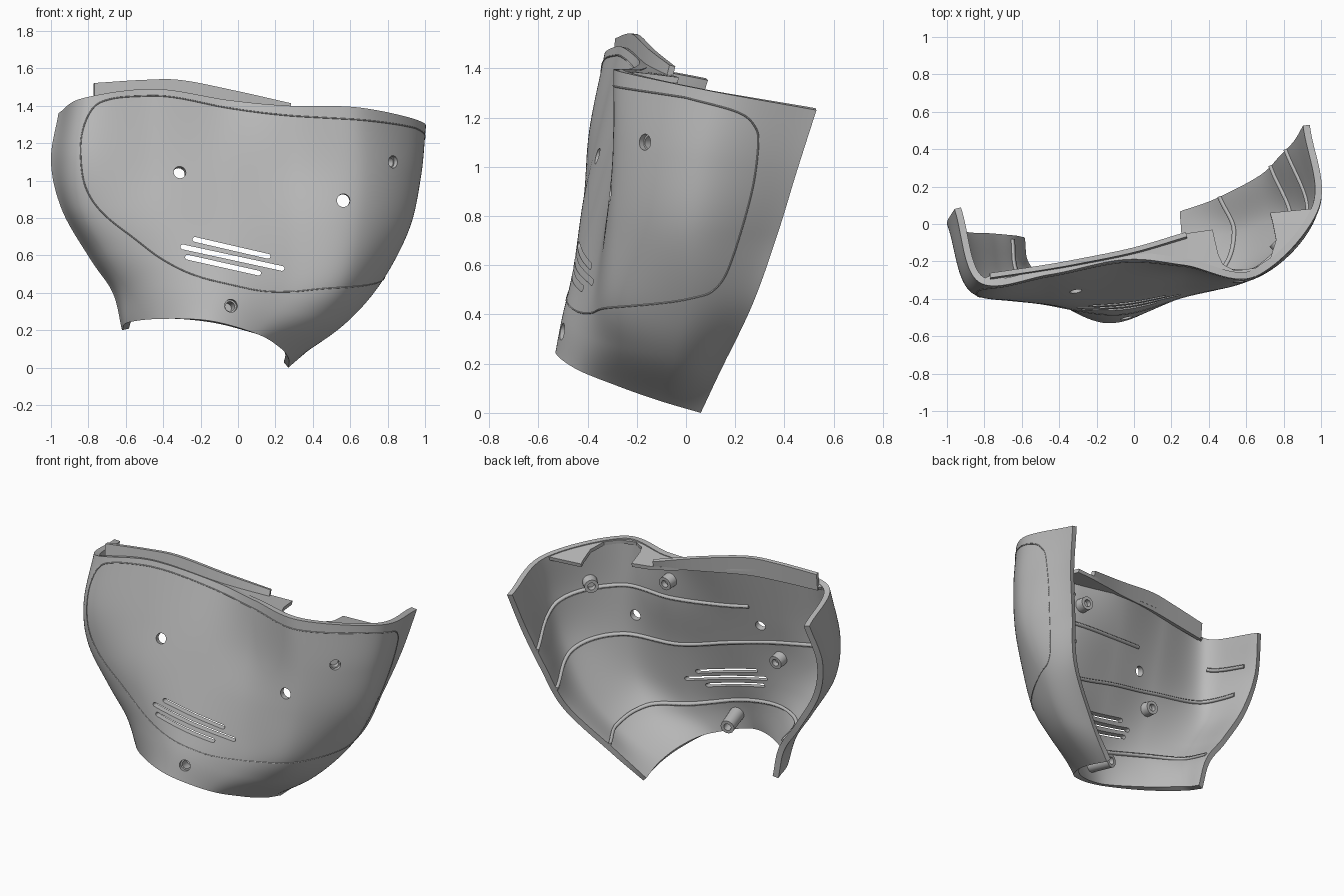
import bpy, bmesh, math
from mathutils import Vector, Matrix

cube = bpy.data.objects.get("Cube")
if cube:
    bpy.data.objects.remove(cube, do_unlink=True)

GREY = bpy.data.materials.new("plastic grey")
GREY.use_nodes = True
GREY.diffuse_color = (0.5, 0.5, 0.5, 1)
GREY.node_tree.nodes["Principled BSDF"].inputs["Base Color"].default_value = GREY.diffuse_color
WALL = 0.037

# Section curves from the neck rim up to the top edge, in hundredths,
# each running from the rear edge at -x round the front to the rear edge at +x
SECTIONS = [
    [(-62, -8, 20), (-59, -23, 24), (-42, -41, 26), (-15, -53, 25), (10, -45, 18), (22, -28, 11), (27, -11, 5), (27, 6, 0)],
    [(-67, -7, 40), (-62, -28, 42), (-42, -43, 44), (-10, -50, 40), (19, -42, 32), (45, -28, 27), (55, -5, 22), (46, 14, 17)],
    [(-79, -6, 58), (-72, -33, 62), (-42, -44, 62), (-8, -45, 57), (26, -38, 50), (58, -30, 46), (75, 0, 44), (71, 27, 44)],
    [(-94, -5, 84), (-84, -36, 86), (-45, -42, 85), (-8, -38, 82), (26, -33, 78), (65, -29, 76), (91, 1, 74), (81, 37, 72)],
    [(-100, 0, 110), (-86, -37, 112), (-45, -36, 112), (-8, -30, 110), (26, -26, 108), (67, -28, 106), (97, 4, 103), (89, 45, 98)],
    [(-96, 8, 136), (-83, -31, 144), (-45, -27, 149), (-5, -19, 143), (27, -22, 140), (65, -28, 139), (99, 9, 131), (94, 53, 123)],
]
SECTIONS = [[Vector(p) / 100 for p in row] for row in SECTIONS]
U_END, V_END = len(SECTIONS[0]) - 1, len(SECTIONS) - 1


def spline(points, t):
    """Smooth curve through the points; t counts the points."""
    i = max(0, min(int(t), len(points) - 2))
    f = t - i
    b, c = points[i], points[i + 1]
    a = points[i - 1] if i else b * 2 - c
    d = points[i + 2] if i + 2 < len(points) else c * 2 - b
    return b + ((c - a) + (a * 2 - b * 5 + c * 4 - d + (b * 3 - a - c * 3 + d) * f) * f) * f / 2


def smooth_path(points, steps):
    points = [Vector(p) for p in points]
    return [spline(points, i / steps) for i in range((len(points) - 1) * steps + 1)]


def surface(u, v):
    return spline([spline(row, u) for row in SECTIONS], v)


def normal(u, v):
    e = 0.02
    du = surface(u + e, v) - surface(u - e, v)
    dv = surface(u, v + e) - surface(u, v - e)
    return du.cross(dv).normalized()


def finish(obj):
    obj.data.materials.clear()
    obj.data.materials.append(GREY)
    bpy.ops.object.select_all(action="DESELECT")
    obj.select_set(True)
    bpy.context.view_layer.objects.active = obj
    if obj.type == "MESH":
        bpy.ops.object.shade_smooth_by_angle(angle=math.radians(35))


def add_object(name, data):
    obj = bpy.data.objects.new(name, data)
    bpy.context.collection.objects.link(obj)
    return obj


def mesh_object(name, bm):
    data = bpy.data.meshes.new(name)
    bm.to_mesh(data)
    bm.free()
    return add_object(name, data)


def grid_mesh(rows):
    bm = bmesh.new()
    verts = [[bm.verts.new(p) for p in row] for row in rows]
    for lo, hi in zip(verts, verts[1:]):
        for i in range(len(lo) - 1):
            bm.faces.new((lo[i], lo[i + 1], hi[i + 1], hi[i]))
    return bm


def apply(obj, kind, **settings):
    mod = obj.modifiers.new(kind.lower(), kind)
    for key, value in settings.items():
        setattr(mod, key, value)
    bpy.context.view_layer.objects.active = obj
    bpy.ops.object.modifier_apply(modifier=mod.name)


def wall_strip(name, controls, steps, depth, radius, closed=False):
    """Thin strip that follows the wall through (u, v) controls."""
    path = [surface(u, v) - normal(u, v) * depth for u, v in smooth_path(controls, steps)]
    data = bpy.data.curves.new(name, "CURVE")
    data.dimensions = "3D"
    data.bevel_depth = radius
    data.bevel_resolution = 0
    data.use_fill_caps = True
    line = data.splines.new("POLY")
    line.points.add(len(path) - 1)
    for target, p in zip(line.points, path):
        target.co = (*p, 1)
    line.use_cyclic_u = closed
    finish(add_object(name, data))


# Curved shell with an even wall
NU, NV = U_END * 16, V_END * 12
shell = mesh_object("shell", grid_mesh(
    [[surface(U_END * i / NU, V_END * j / NV) for i in range(NU + 1)] for j in range(NV + 1)]))
apply(shell, "SOLIDIFY", thickness=WALL, offset=-1)

# Lookup of the wall position behind a point of the front elevation
SAMPLES = [(surface(i / 30, j / 30), i / 30, j / 30)
           for i in range(U_END * 30 + 1) for j in range(V_END * 30 + 1)]


def wall_uv(x, z):
    return min(SAMPLES, key=lambda s: (s[0].x - x) ** 2 + (s[0].z - z) ** 2)[1:]


def aligned(p, direction):
    return Matrix.Translation(p) @ direction.to_track_quat("Z", "Y").to_matrix().to_4x4()


def cut(bm):
    cutter = mesh_object("cutter", bm)
    cutter.hide_render = True
    apply(shell, "BOOLEAN", operation="DIFFERENCE", solver="EXACT", object=cutter)
    bpy.data.objects.remove(cutter, do_unlink=True)


# Round holes
for x, z, r in [(-0.31, 1.04, 0.033), (0.56, 0.89, 0.035), (0.83, 1.10, 0.033), (-0.04, 0.33, 0.035)]:
    uv = wall_uv(x, z)
    bm = bmesh.new()
    bmesh.ops.create_cone(bm, cap_ends=True, segments=24, radius1=r, radius2=r,
                          depth=0.2, matrix=aligned(surface(*uv), normal(*uv)))
    cut(bm)

# Slanted vent slots with round ends
for x0, z0, x1, z1 in [(-0.23, 0.685, 0.16, 0.595), (-0.295, 0.645, 0.235, 0.53), (-0.27, 0.59, 0.11, 0.505)]:
    slope, r = math.atan2(z1 - z0, x1 - x0), 0.013
    outline = []
    for cx, cz, turn in [(x1, z1, -math.pi / 2), (x0, z0, math.pi / 2)]:
        for k in range(9):
            a = slope + turn + math.pi * k / 8
            outline.append((cx + r * math.cos(a), -0.7, cz + r * math.sin(a)))
    bm = bmesh.new()
    face = bm.faces.new([bm.verts.new(p) for p in outline])
    new = bmesh.ops.extrude_face_region(bm, geom=[face])["geom"]
    bmesh.ops.translate(bm, vec=(0, 0.5, 0), verts=[g for g in new if isinstance(g, bmesh.types.BMVert)])
    bmesh.ops.recalc_face_normals(bm, faces=bm.faces)
    cut(bm)
finish(shell)

# Screw bosses on the inside, hollowed from both ends
BOSSES = [("side", 0.83, 1.10, 0.08), ("upper", 0.25, 1.24, 0.07), ("middle", -0.42, 0.83, 0.07), ("neck", -0.04, 0.33, 0.17)]
for name, x, z, length in BOSSES:
    uv = wall_uv(x, z)
    p, n = surface(*uv), normal(*uv)
    bm = bmesh.new()
    bmesh.ops.create_cone(bm, cap_ends=True, segments=24, radius1=0.046, radius2=0.043, depth=length)
    for side in (1, -1):
        end = max(bm.faces, key=lambda f: f.calc_center_median().z * side)
        bmesh.ops.inset_region(bm, faces=[end], thickness=0.02)
        floor = bmesh.ops.extrude_discrete_faces(bm, faces=[end])["faces"][0]
        bmesh.ops.translate(bm, vec=(0, 0, -side * length * 0.45), verts=floor.verts)
    bmesh.ops.transform(bm, matrix=aligned(p - n * (WALL * 0.7 + length / 2), -n), verts=bm.verts)
    finish(mesh_object(name + "_boss", bm))

# Stiffening ribs along the inner wall
RIBS = {
    "upper_rib": [(2.5, 4.2), (4, 4.1), (5.5, 4), (6.3, 3.7), (7, 3.42)],
    "upper_corner_rib": [(0.2, 4.3), (0.9, 4.4)],
    "middle_rib": [(0.3, 3.6), (1, 3.6), (2.5, 3.3), (4, 3), (5.3, 2.95), (6.2, 2.67), (7, 2.45)],
    "lower_rib": [(0.1, 1.2), (1, 1.3), (3, 1.3), (4.5, 1.25), (5.3, 1.15), (6, 1.05), (7, 1.1)],
}
for name, controls in RIBS.items():
    wall_strip(name, controls, 14, WALL + 0.002, 0.014)

# Fine seam outlining the large front panel: wrapped side part, then front part
SIDE_SEAM = [(5.8, 4.84), (6.3, 4.77), (6.5, 4.6), (6.58, 4.3), (6.62, 3.6), (6.56, 2.7), (6.4, 2.25), (6, 2.08)]
FRONT_SEAM = [(0.49, 0.42), (0.28, 0.405), (0.06, 0.42), (-0.2, 0.485), (-0.42, 0.59), (-0.6, 0.72),
              (-0.74, 0.84), (-0.82, 0.98), (-0.84, 1.12), (-0.83, 1.27), (-0.78, 1.39), (-0.68, 1.435), (-0.5, 1.455),
              (-0.3, 1.44), (0, 1.38), (0.3, 1.345), (0.6, 1.33)]
seam = SIDE_SEAM + [wall_uv(x, z) for x, z in FRONT_SEAM]
wall_strip("panel_seam", seam + seam[:1], 16, 0, 0.0035, closed=True)

# Top shelf: (place along the top edge, inner x, inner y), with a round bay near +x
SHELF = [(1, -0.78, -0.28), (3, -0.02, -0.145), (4, 0.28, -0.05), (4.2, 0.42, -0.03), (4.4, 0.45, -0.16),
         (4.55, 0.475, -0.215), (4.75, 0.54, -0.25), (5.05, 0.65, -0.235), (5.3, 0.73, -0.18), (5.55, 0.76, -0.085),
         (5.8, 0.74, 0.015), (5.98, 0.727, 0.06)]
outer, inner = [], []
for (u0, x0, y0), (u1, x1, y1) in zip(SHELF, SHELF[1:]):
    for f in (0, 0.25, 0.5, 0.75, 1):
        u, x, y = u0 + (u1 - u0) * f, x0 + (x1 - x0) * f, y0 + (y1 - y0) * f
        p = surface(u, V_END) - normal(u, V_END - 0.1) * 0.008
        p.z -= 0.004
        outer.append(p)
        inner.append(Vector((x, y, p.z - 0.15 * (y - p.y))))
shelf_mesh = grid_mesh([outer, inner])
bmesh.ops.remove_doubles(shelf_mesh, verts=shelf_mesh.verts, dist=0.0005)
shelf = mesh_object("top_shelf", shelf_mesh)
apply(shelf, "SOLIDIFY", thickness=0.024, offset=-1)
finish(shelf)

# Upright locating tongue that rises out of the inner wall: crest point and height
TONGUE = [(-0.77, -0.275, 1.52, 0.11), (-0.5, -0.235, 1.537, 0.12), (-0.3, -0.2, 1.535, 0.12),
          (0, -0.138, 1.475, 0.09), (0.28, -0.055, 1.41, 0.045)]
crest = [Vector(c[:3]) for c in TONGUE]
foot = [p - Vector((0, 0.012, c[3])) for p, c in zip(crest, TONGUE)]
tongue = mesh_object("locating_tongue", grid_mesh([smooth_path(foot, 8), smooth_path(crest, 8)]))
apply(tongue, "SOLIDIFY", thickness=0.026, offset=0)
finish(tongue)
